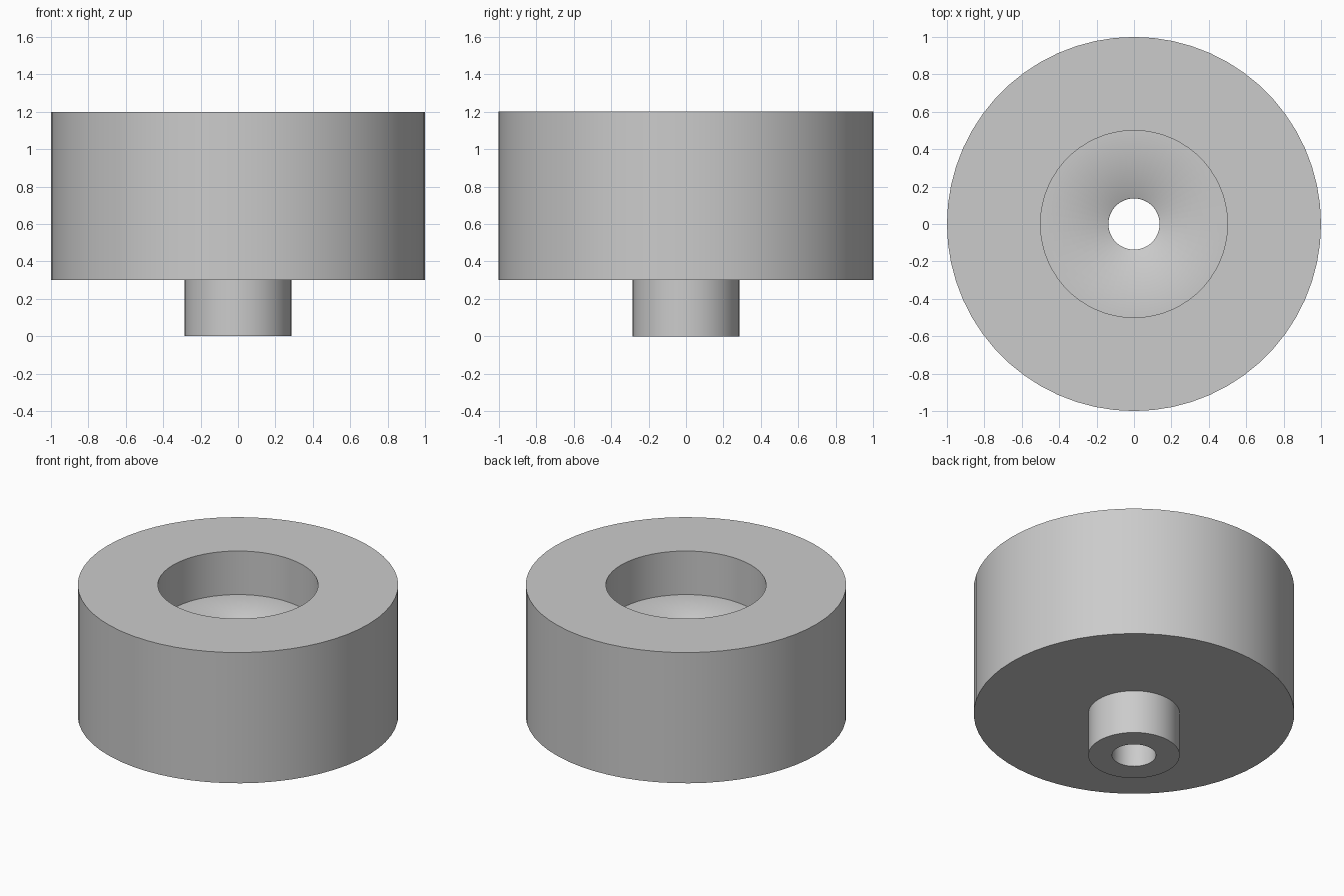
import bpy
import bmesh
import math

cube = bpy.data.objects.get("Cube")
if cube:
    bpy.data.objects.remove(cube, do_unlink=True)

SEGMENTS = 60

# One plain grey for the whole part
grey = bpy.data.materials.new("plain_grey")
grey.use_nodes = True
colour = (0.6, 0.6, 0.6, 1.0)
grey.diffuse_color = colour
grey.node_tree.nodes["Principled BSDF"].inputs["Base Color"].default_value = colour


def revolve(name, profile):
    """Spin a closed (radius, height) profile around the z axis."""
    bm = bmesh.new()
    verts = [bm.verts.new((r, 0, z)) for r, z in profile]
    edges = [bm.edges.new((a, b)) for a, b in zip(verts, verts[1:] + verts[:1])]
    bmesh.ops.spin(bm, geom=verts + edges, cent=(0, 0, 0), axis=(0, 0, 1),
                   angle=math.tau, steps=SEGMENTS, use_merge=True)
    bmesh.ops.remove_doubles(bm, verts=bm.verts, dist=0.0005)
    bmesh.ops.recalc_face_normals(bm, faces=bm.faces)
    mesh = bpy.data.meshes.new(name)
    bm.to_mesh(mesh)
    bm.free()
    obj = bpy.data.objects.new(name, mesh)
    bpy.context.collection.objects.link(obj)
    mesh.materials.append(grey)
    bpy.ops.object.select_all(action="DESELECT")
    bpy.context.view_layer.objects.active = obj
    obj.select_set(True)
    bpy.ops.object.shade_smooth_by_angle(angle=math.radians(50))
    return obj


# Wide drum with a round recess, a narrow stub below and a through hole
hole, stub, recess, drum = 0.137, 0.285, 0.5, 1.0
floor, step, top, ease = 0.9, 0.3, 1.2, 0.004
revolve("flanged_bushing", [
    (hole, 0), (stub, 0), (stub, step), (drum, step), (drum, top),
    (recess, top), (recess, floor),
    (hole + ease, floor), (hole, floor - ease),
])
